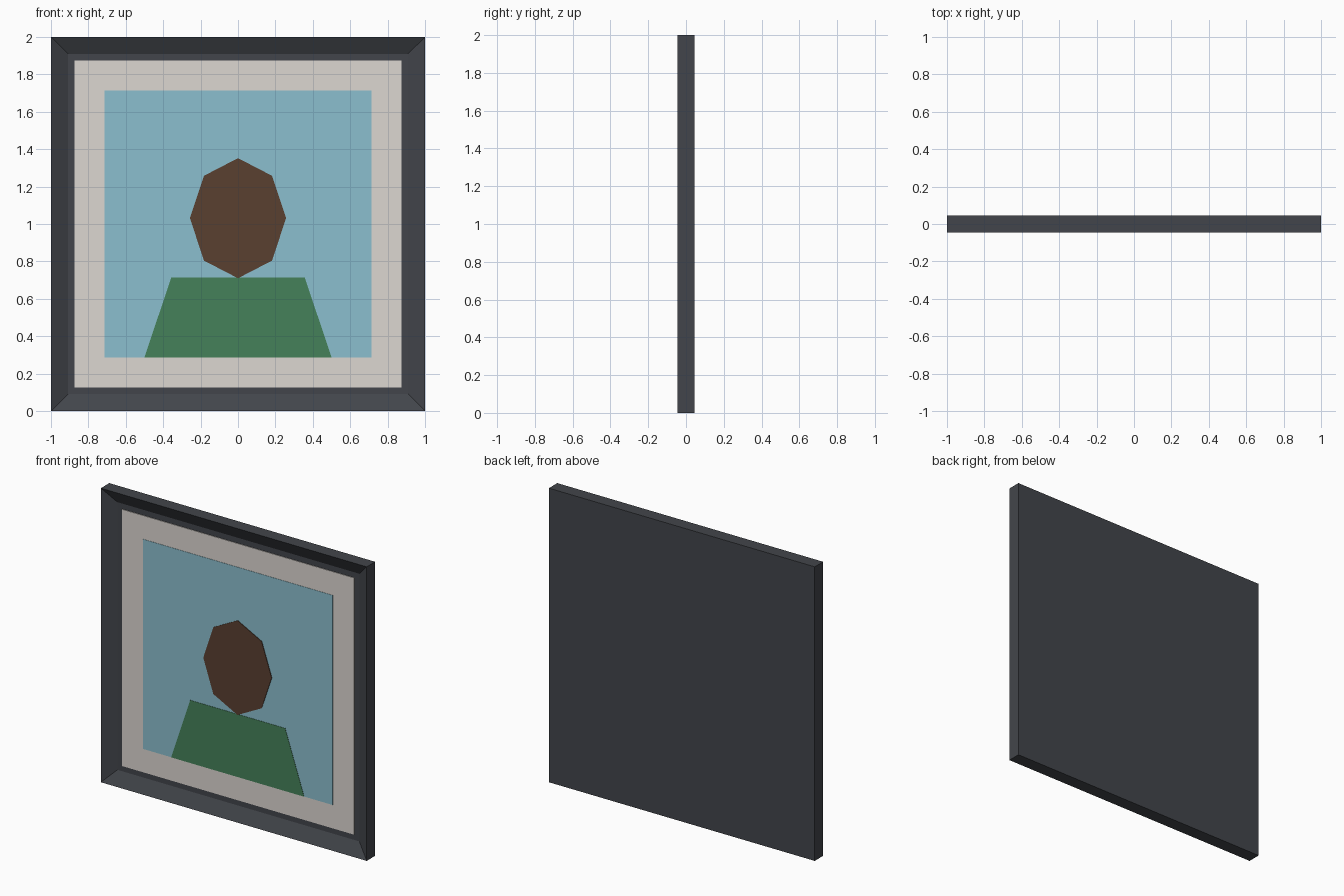
import bpy, bmesh
from math import sin, cos, pi

if "Cube" in bpy.data.objects:
    bpy.data.objects.remove(bpy.data.objects["Cube"])


def material(name, rgb):
    m = bpy.data.materials.new(name)
    m.diffuse_color = (*rgb, 1)
    m.use_nodes = True
    m.node_tree.nodes["Principled BSDF"].inputs["Base Color"].default_value = m.diffuse_color
    return m


def add_object(name, bm, mat):
    bmesh.ops.recalc_face_normals(bm, faces=bm.faces)
    mesh = bpy.data.meshes.new(name)
    bm.to_mesh(mesh)
    bm.free()
    mesh.materials.append(mat)
    ob = bpy.data.objects.new(name, mesh)
    bpy.context.collection.objects.link(ob)
    return ob


def slab(bm, outline, front, back):
    """Extrude an (x, z) outline from y=front to y=back; return the front face."""
    face = bm.faces.new([bm.verts.new((x, front, z)) for x, z in outline])
    ext = bmesh.ops.extrude_face_region(bm, geom=[face], use_keep_orig=True)
    verts = [v for v in ext["geom"] if isinstance(v, bmesh.types.BMVert)]
    bmesh.ops.translate(bm, verts=verts, vec=(0, back - front, 0))
    return face


def square(half):
    return [(-half, 1 - half), (half, 1 - half), (half, 1 + half), (-half, 1 + half)]


def panel(name, outline, front, mat):
    bm = bmesh.new()
    slab(bm, outline, front, 0.006)
    return add_object(name, bm, mat)


HALF_DEPTH = 0.045

# Frame: closed slab with a recessed front
bm = bmesh.new()
front = slab(bm, square(1.0), -HALF_DEPTH, HALF_DEPTH)
bmesh.ops.recalc_face_normals(bm, faces=bm.faces)
bmesh.ops.inset_region(bm, faces=[front], thickness=0.127)
bmesh.ops.translate(bm, verts=front.verts, vec=(0, HALF_DEPTH + 0.004, 0))
add_object("frame", bm, material("charcoal", (0.055, 0.06, 0.07)))

# Mat and picture background
panel("mat_border", square(0.873), 0.0, material("warm_white", (0.72, 0.68, 0.64)))
panel("picture_background", square(0.713), -0.002, material("sky_blue", (0.26, 0.52, 0.62)))

# Portrait silhouette: shoulders and octagonal head
panel("shoulders", [(-0.5, 0.287), (0.5, 0.287), (0.357, 0.714), (-0.357, 0.714)],
      -0.004, material("green", (0.06, 0.22, 0.1)))
head = [(0.257 * sin(i * pi / 4), 1.031 + 0.321 * cos(i * pi / 4)) for i in range(8)]
panel("head", head, -0.006, material("brown", (0.1, 0.05, 0.03)))
